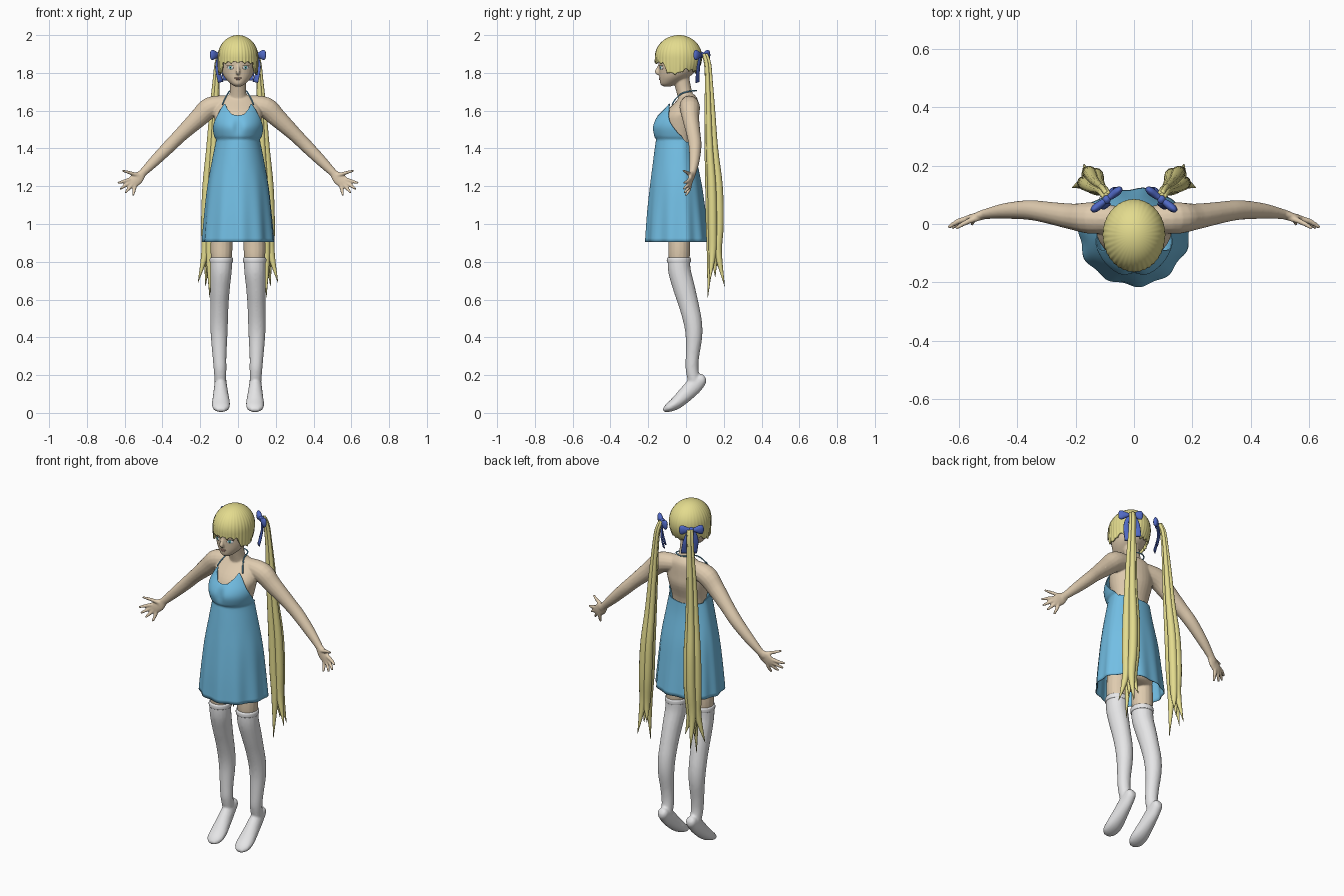
import bpy, bmesh, math
from mathutils import Vector as V


def mat(name, r, g, b):
    m = bpy.data.materials.new(name)
    m.diffuse_color = (r, g, b, 1)
    return m


SKIN = mat("skin", .74, .60, .43)
DRESS = mat("sky_blue", .17, .52, .78)
HAIR = mat("blonde", .77, .71, .27)
SOCK = mat("white", .82, .82, .83)
BOW = mat("ribbon_blue", .08, .14, .55)
IRIS = mat("teal", .10, .42, .45)
DARK = mat("dark_brown", .05, .035, .025)
LIP = mat("lip_pink", .55, .33, .26)


def cubic(p0, p1, p2, p3, t):
    return .5 * (2 * p1 + (p2 - p0) * t + (2 * p0 - 5 * p1 + 4 * p2 - p3) * t * t
                 + (3 * p1 - p0 - 3 * p2 + p3) * t ** 3)


def smooth_path(pts, sub):
    """Catmull-Rom refinement of rows of numbers."""
    out, n = [], len(pts) - 1
    for i in range(n):
        q = [pts[max(0, min(n, i + k))] for k in (-1, 0, 1, 2)]
        out += [[cubic(*c, j / sub) for c in zip(*q)] for j in range(sub)]
    return out + [list(pts[-1])]


def lookup(table, x):
    """Linear interpolation of table rows (x, values...)."""
    if x <= table[0][0]:
        return table[0][1:]
    for a, b in zip(table, table[1:]):
        if x <= b[0]:
            t = (x - a[0]) / (b[0] - a[0])
            return [p + (q - p) * t for p, q in zip(a[1:], b[1:])]
    return table[-1][1:]


def tube(bm, pts, ref=(0, 1, 0), s=1, flat=False, n=16, sub=4):
    """Sweep ellipses along rows (x, y, z, ra, rb); rb lies along ref; s mirrors x."""
    rows = smooth_path(pts, sub)
    cs = [V((s * r[0], r[1], r[2])) for r in rows]
    rings = []
    for i, r in enumerate(rows):
        t = V((0, 0, 1)) if flat else (cs[min(i + 1, len(cs) - 1)] - cs[max(i - 1, 0)]).normalized()
        b = V(ref)
        b = (b - t * b.dot(t)).normalized()
        a = t.cross(b)
        ra, rb = max(r[3], .001), max(r[4], .001)
        rings.append([bm.verts.new(cs[i] + a * ra * math.cos(u) + b * rb * math.sin(u))
                      for u in (2 * math.pi * k / n for k in range(n))])
    for p, q in zip(rings, rings[1:]):
        for k in range(n):
            bm.faces.new((p[k], p[(k + 1) % n], q[(k + 1) % n], q[k]))
    bm.faces.new(rings[0])
    bm.faces.new(rings[-1])


def sheet(bm, f, nu, nv):
    """Closed-around sheet from f(angle, v)."""
    g = [[bm.verts.new(f(2 * math.pi * i / nu, j / nv)) for i in range(nu)] for j in range(nv + 1)]
    for p, q in zip(g, g[1:]):
        for i in range(nu):
            bm.faces.new((p[i], p[(i + 1) % nu], q[(i + 1) % nu], q[i]))
    bmesh.ops.remove_doubles(bm, verts=bm.verts, dist=1e-6)


def finish(name, bm, m, voxel=0, thick=0):
    bmesh.ops.recalc_face_normals(bm, faces=bm.faces)
    for f in bm.faces:
        f.smooth = True
    me = bpy.data.meshes.new(name)
    bm.to_mesh(me)
    bm.free()
    ob = bpy.data.objects.new(name, me)
    bpy.context.collection.objects.link(ob)
    me.materials.append(m)
    if voxel:
        r = ob.modifiers.new("blend", 'REMESH')
        r.mode, r.voxel_size, r.use_smooth_shade = 'VOXEL', voxel, True
        k = ob.modifiers.new("soften", 'SMOOTH')
        k.factor, k.iterations = .5, 5
        ob.modifiers.new("lighten", 'DECIMATE').ratio = .4
    if thick:
        ob.modifiers.new("thickness", 'SOLIDIFY').thickness = thick
    return ob


def blob(name, m, loc, scale, yaw=0):
    bm = bmesh.new()
    bmesh.ops.create_uvsphere(bm, u_segments=20, v_segments=12, radius=1)
    ob = finish(name, bm, m)
    ob.location, ob.scale, ob.rotation_euler = loc, scale, (0, 0, yaw)


# Body: head, nose, neck, torso, arms, hands and upper thighs blended together
bm = bmesh.new()
tube(bm, [(0, -.10, 1.728, .014, .018), (0, -.092, 1.74, .036, .043), (0, -.068, 1.77, .066, .072),
          (0, -.050, 1.80, .083, .092), (0, -.040, 1.84, .092, .105), (0, -.038, 1.88, .094, .11),
          (0, -.036, 1.93, .082, .098), (0, -.036, 1.97, .048, .058), (0, -.036, 1.982, .01, .01)],
     flat=True, n=32)
tube(bm, [(0, -.137, 1.85, .005, .006), (0, -.148, 1.825, .008, .008), (0, -.154, 1.804, .012, .011),
          (0, -.138, 1.792, .008, .006)])
tube(bm, [(0, .012, 1.60, .06, .05), (0, .003, 1.66, .05, .045), (0, -.012, 1.71, .043, .042),
          (0, -.03, 1.79, .045, .045)], flat=True)
tube(bm, [(0, .01, 1.685, .05, .035), (0, .008, 1.655, .10, .055), (0, -.02, 1.59, .128, .088),
          (0, -.03, 1.53, .12, .098), (0, -.03, 1.43, .10, .07), (0, -.03, 1.32, .10, .075),
          (0, -.03, 1.12, .14, .10), (0, -.03, .96, .13, .09), (0, -.03, .93, .05, .05)],
     flat=True, n=32)
FINGERS = [((.528, .022, 1.258), (.612, -.015, 1.283)), ((.572, .018, 1.236), (.637, -.012, 1.216)),
           ((.566, .02, 1.224), (.624, -.014, 1.186)), ((.556, .02, 1.214), (.597, -.01, 1.165)),
           ((.544, .022, 1.208), (.556, -.002, 1.150))]
for s in (1, -1):
    tube(bm, [(.05, .015, 1.635, .045, .045), (.145, .02, 1.617, .056, .054), (.21, .025, 1.56, .049, .045),
              (.30, .04, 1.475, .038, .037), (.36, .048, 1.415, .035, .034), (.44, .045, 1.335, .029, .027),
              (.505, .035, 1.27, .021, .018), (.53, .028, 1.245, .022, .016)], s=s)
    tube(bm, [(.505, .034, 1.268, .02, .016), (.53, .027, 1.244, .033, .014), (.557, .021, 1.222, .032, .012),
              (.575, .017, 1.208, .022, .008)], s=s)
    for a, b in FINGERS:
        mid = [(p + q) / 2 for p, q in zip(a, b)]
        tube(bm, [(*a, .0105, .0105), (mid[0], mid[1] + .005, mid[2], .0095, .0095), (*b, .006, .006)], s=s, n=12)
    tube(bm, [(.082, -.036, 1.02, .05, .06), (.087, -.036, .90, .058, .058), (.088, -.036, .82, .055, .056),
              (.09, -.033, .74, .04, .04)], s=s)
finish("body", bm, SKIN, voxel=.0045)

# Stockings with pointed feet and cuffs
for s, side in ((1, "left"), (-1, "right")):
    bm = bmesh.new()
    tube(bm, [(.088, -.038, .822, .058, .060), (.09, -.034, .75, .057, .060), (.095, -.010, .66, .052, .058),
              (.098, .015, .57, .048, .053), (.1, .036, .48, .047, .049), (.1, .042, .40, .044, .044),
              (.098, .034, .30, .037, .036), (.095, .032, .23, .034, .034), (.093, .045, .16, .03, .032)], s=s)
    tube(bm, [(.092, .100, .190, .014, .016), (.092, .086, .180, .031, .029), (.092, .045, .145, .044, .034),
              (.091, -.01, .090, .040, .042), (.09, -.055, .05, .033, .048), (.09, -.095, .026, .023, .043),
              (.09, -.120, .014, .009, .02)], ref=(1, 0, 0), s=s)
    finish(side + "_stocking", bm, SOCK, voxel=.0065)
    bm = bmesh.new()
    tube(bm, [(.088, -.037, .795, .059, .061), (.088, -.038, .80, .0615, .0635), (.088, -.038, .816, .0615, .0635),
              (.088, -.038, .822, .058, .060)], s=s, flat=True, n=32)
    finish(side + "_stocking_cuff", bm, SOCK)

# Dress: flared pleated skirt, fitted bust, low back; rows are (z, front y, back y, half width)
PROFILE = smooth_path([(.905, -.212, .122, .19), (1.05, -.204, .105, .178), (1.2, -.19, .085, .162),
                       (1.35, -.172, .055, .135), (1.435, -.161, .045, .118), (1.45, -.161, .045, .118),
                       (1.465, -.172, .048, .126), (1.51, -.182, .055, .137), (1.55, -.168, .06, .136),
                       (1.6, -.132, .06, .122), (1.645, -.1, .06, .112)], 5)
TOP = [(0, 1.575), (14, 1.58), (28, 1.61), (38, 1.64), (50, 1.61), (65, 1.545), (85, 1.475),
       (110, 1.435), (180, 1.425)]


def dress(u, v):
    ang = math.degrees(min(u, 2 * math.pi - u))
    top = lookup(TOP, ang)[0]
    z = .905 + (1.41 - .905) * v / .5 if v < .5 else 1.41 + (top - 1.41) * (v - .5) / .5
    front, back, rx = lookup(PROFILE, z)
    w = max(0, min(1, (1.32 - z) / .4))
    k = 1 + w * (.026 * math.sin(11 * u + .6) + .012 * math.sin(5 * u))
    c = math.cos(u)
    x = rx * math.sin(u) * k
    depth = (front + .025) * c if c > 0 else -(back + .025) * c
    if c > 0:  # hollow between the breasts
        depth *= 1 - .10 * math.exp(-(x / .025) ** 2) * math.exp(-((z - 1.515) / .045) ** 2)
    return V((x, -.025 + depth * k, z))


bm = bmesh.new()
sheet(bm, dress, 120, 50)
finish("dress", bm, DRESS, thick=.004)
bm = bmesh.new()
strap = [(.083, -.074, 1.632), (.07, -.055, 1.662), (.053, -.02, 1.692), (.04, .035, 1.705), (0, .055, 1.706)]
tube(bm, [(x, y, z, .0035, .0035) for x, y, z in strap + [(-x, y, z) for x, y, z in strap[-2::-1]]],
     ref=(0, 0, 1), n=8)
finish("halter_strap", bm, DRESS)

# Hair cap with ribbed fringe and side locks
EDGE = [(0, 1.85), (48, 1.845), (58, 1.80), (68, 1.788), (92, 1.79), (104, 1.81), (180, 1.795)]


def hair(u, v):
    ang = math.degrees(min(u, 2 * math.pi - u))
    c = math.cos(u)
    low = lookup(EDGE, ang)[0] + .012 * abs(math.sin(9 * u))
    if v < .6:
        a = v / .6 * math.pi / 2
        r, z = math.sin(a), 1.885 + .115 * math.cos(a)
    else:
        z = 1.885 + (low - 1.885) * (v - .6) / .4
        r = 1 - (.03 + .21 * max(0, -c)) * ((1.885 - z) / .085) ** 2
    r *= 1 + .016 * v * math.cos(36 * u) * (1 if c > -.2 else .4)
    return V((.107 * r * math.sin(u), -.037 - (.127 if c > 0 else .122) * r * c, z))


bm = bmesh.new()
sheet(bm, hair, 216, 25)
finish("hair_cap", bm, HAIR, thick=.008)

# Twin tails made of tapered strands, with bows
TAIL = [(.095, .098, 1.900, .016), (.106, .114, 1.85, .018), (.115, .121, 1.75, .02), (.124, .126, 1.6, .027),
        (.134, .134, 1.4, .034), (.144, .148, 1.2, .044), (.15, .152, 1.0, .045), (.156, .15, .85, .038)]
TIPS = [(.212, .125, .69), (.172, .205, .67), (.125, .185, .74), (.15, .115, .61), (.165, .155, .72)]
for s, side in ((1, "left"), (-1, "right")):
    bm = bmesh.new()
    for tip in TIPS:
        d = V((tip[0] - .16, tip[1] - .152, 0)).normalized()
        if tip == TIPS[4]:
            d = V((0, 0, 0))
        row = [(x + d.x * r * .55, y + d.y * r * .55, z, r * .52, r * .52) for x, y, z, r in TAIL]
        tube(bm, row + [(*tip, .001, .001)], s=s, n=12)
    finish(side + "_hair_tail", bm, HAIR)
    bm = bmesh.new()
    c = V((.094, .084, 1.895))
    d, nrm = V((.79, -.61, 0)), (s * .61, .79, 0)
    for k in (1, -1):
        loop = [(0, .008, .007), (.02, .014, .012), (.045, .026, .014), (.06, .024, .010), (.066, .010, .004)]
        tube(bm, [(*(c + d * k * t), a, b) for t, a, b in loop], ref=nrm, s=s)
    tube(bm, [(.094, .084, 1.910, .004, .004), (.094, .084, 1.902, .013, .014), (.094, .084, 1.888, .013, .014),
              (.094, .084, 1.880, .004, .004)], s=s, flat=True)
    for ends in ([(.102, .075, 1.89), (.110, .065, 1.83), (.092, .060, 1.75)],
                 [(.085, .098, 1.89), (.078, .118, 1.83), (.066, .112, 1.76)]):
        tube(bm, [(*p, w, .004) for p, w in zip(ends, (.008, .014, .018))], ref=nrm, s=s, n=12)
    finish(side + "_bow", bm, BOW)

# Face details
for s, side in ((1, "left"), (-1, "right")):
    yaw = s * .5
    blob(side + "_eye_white", SOCK, (s * .041, -.131, 1.827), (.019, .004, .010), yaw)
    blob(side + "_iris", IRIS, (s * .040, -.1335, 1.828), (.0095, .0035, .0098), yaw)
    blob(side + "_pupil", DARK, (s * .040, -.1355, 1.828), (.004, .003, .005), yaw)
    blob(side + "_lash", DARK, (s * .042, -.132, 1.838), (.021, .0045, .0025), yaw)
blob("upper_lip", LIP, (0, -.137, 1.773), (.019, .007, .004))
blob("lower_lip", LIP, (0, -.136, 1.766), (.014, .007, .004))
